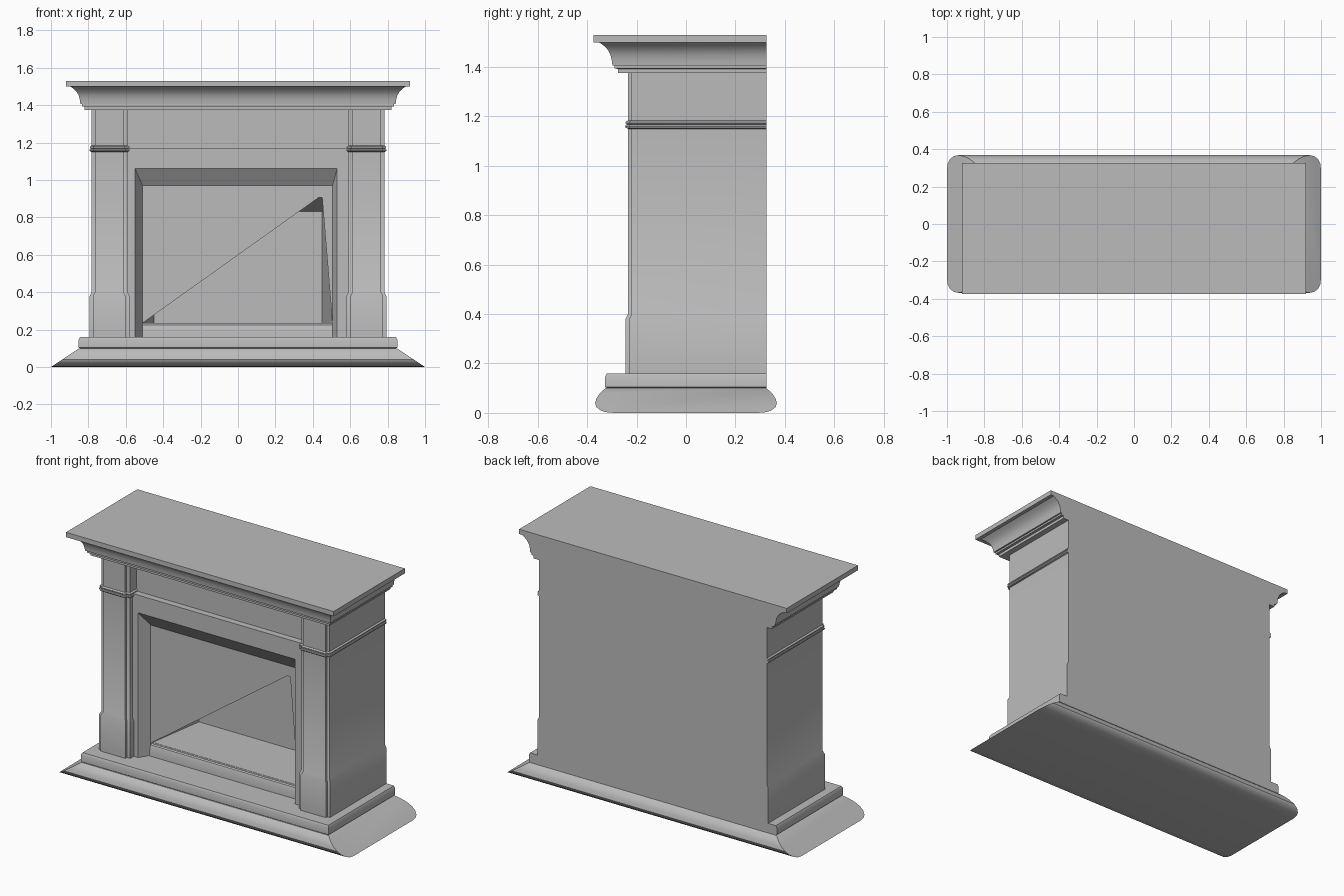
import bpy, bmesh

old = bpy.data.objects.get("Cube")
if old:
    bpy.data.objects.remove(old, do_unlink=True)

stone = bpy.data.materials.new("grey_stone")
stone.use_nodes = True
GREY = (0.5, 0.5, 0.5, 1)
stone.diffuse_color = GREY
stone.node_tree.nodes["Principled BSDF"].inputs["Base Color"].default_value = GREY


def skin(name, loops, closed=True, caps="both", front=False):
    """Join successive point loops with faces, optionally capping the ends."""
    bm = bmesh.new()
    rows = [[bm.verts.new(p) for p in loop] for loop in loops]
    n = len(rows[0])
    for a, b in zip(rows, rows[1:]):
        for i in range(n if closed else n - 1):
            j = (i + 1) % n
            bm.faces.new((a[i], a[j], b[j], b[i]))
    if caps == "both":
        bm.faces.new(rows[0])
    if caps in ("both", "end"):
        bm.faces.new(rows[-1])
    bmesh.ops.recalc_face_normals(bm, faces=bm.faces)
    # open shells must look out toward the front
    if front and sum(f.normal.y * f.calc_area() for f in bm.faces) > 0:
        bmesh.ops.reverse_faces(bm, faces=bm.faces)
    mesh = bpy.data.meshes.new(name)
    bm.to_mesh(mesh)
    bm.free()
    mesh.materials.append(stone)
    ob = bpy.data.objects.new(name, mesh)
    bpy.context.collection.objects.link(ob)
    bpy.ops.object.select_all(action="DESELECT")
    ob.select_set(True)
    bpy.context.view_layer.objects.active = ob
    bpy.ops.object.shade_smooth_by_angle(angle=0.6)
    return ob


BACK = 0.325


def tiers(name, x0, x1, front, profile, back=BACK):
    """Mitred moulding round the front and sides, flush at the back."""
    return skin(name, [[(x0 - d, back, z), (x0 - d, front - d, z),
                        (x1 + d, front - d, z), (x1 + d, back, z)]
                       for d, z in profile])


def arch(x0, x1, z0, z1, y):
    return [(x0, y, z0), (x0, y, z1), (x1, y, z1), (x1, y, z0)]


# Rounded foot with ends slanting out to the floor
half = [(0.325, 0.1), (0.348, 0.08), (0.362, 0.06), (0.368, 0.04),
        (0.362, 0.023), (0.345, 0.01), (0.325, 0.003), (0.29, 0)]
section = [(-y, z) for y, z in half] + [(y, z) for y, z in reversed(half)]
skin("foot", [[(s * (1 - 1.5 * z), y, z) for y, z in section] for s in (-1, 1)])

# Plinth
tiers("plinth", -0.845, 0.845, -0.32,
      [(0, 0.1), (0.007, 0.105), (0.007, 0.147), (0, 0.16)])

# Pilasters: a deep block and a raised front layer sharing one outline
outline = [(0.01, 0.16), (0.01, 0.38), (0, 0.4), (0, 1.15),
           (0.009, 1.154), (0.011, 1.16), (0.009, 1.166), (0.004, 1.168),
           (0.009, 1.172), (0.009, 1.178), (0, 1.184), (0, 1.39)]
for side, s in (("left", 1), ("right", -1)):
    for part, a, b, front in (("block", 0.59, 0.783, -0.22),
                              ("raised_panel", 0.612, 0.765, -0.235)):
        x0, x1 = sorted((s * a, s * b))
        tiers(f"{side}_pilaster_{part}", x0, x1, front, outline)

# Back slab and frieze
tiers("back_slab", -0.78, 0.78, 0.275, [(0, 0.15), (0, 1.45)])
tiers("frieze", -0.7, 0.7, -0.155, [(0, 1.165), (0, 1.45)])

# Cornice with cove and mantel shelf
tiers("cornice", -0.785, 0.785, -0.24,
      [(0.035, 1.375), (0.035, 1.392), (0.05, 1.394), (0.05, 1.405),
       (0.058, 1.407), (0.06, 1.425), (0.066, 1.45), (0.078, 1.472),
       (0.095, 1.488), (0.112, 1.5), (0.135, 1.5), (0.135, 1.53)])

# Surround with bevelled opening
skin("surround", [arch(-0.62, 0.62, 0.16, 1.17, -0.1),
                  arch(-0.62, 0.62, 0.16, 1.17, -0.195),
                  arch(-0.55, 0.53, 0.16, 1.06, -0.195),
                  arch(-0.51, 0.505, 0.16, 0.97, -0.13)],
     closed=False, caps="none", front=True)

# Tapered firebox
skin("firebox", [arch(-0.51, 0.505, 0.235, 0.97, -0.13),
                 arch(-0.45, 0.45, 0.235, 0.83, 0.26)],
     caps="end", front=True)

# Hearth sill
skin("hearth_sill", [[(x, y, z) for x in (-0.51, 0.505)]
                     for y, z in ((-0.14, 0.16), (-0.138, 0.2),
                                  (-0.13, 0.225), (-0.115, 0.236))],
     closed=False, caps="none", front=True)

# Screen covering the opening above the diagonal
skin("fire_screen", [[(x, -0.13, z) for x, z in
                      ((-0.51, 0.235), (-0.51, 0.97), (0.505, 0.97),
                       (0.505, 0.235), (0.45, 0.905), (0.43, 0.905))]],
     caps="end", front=True)
